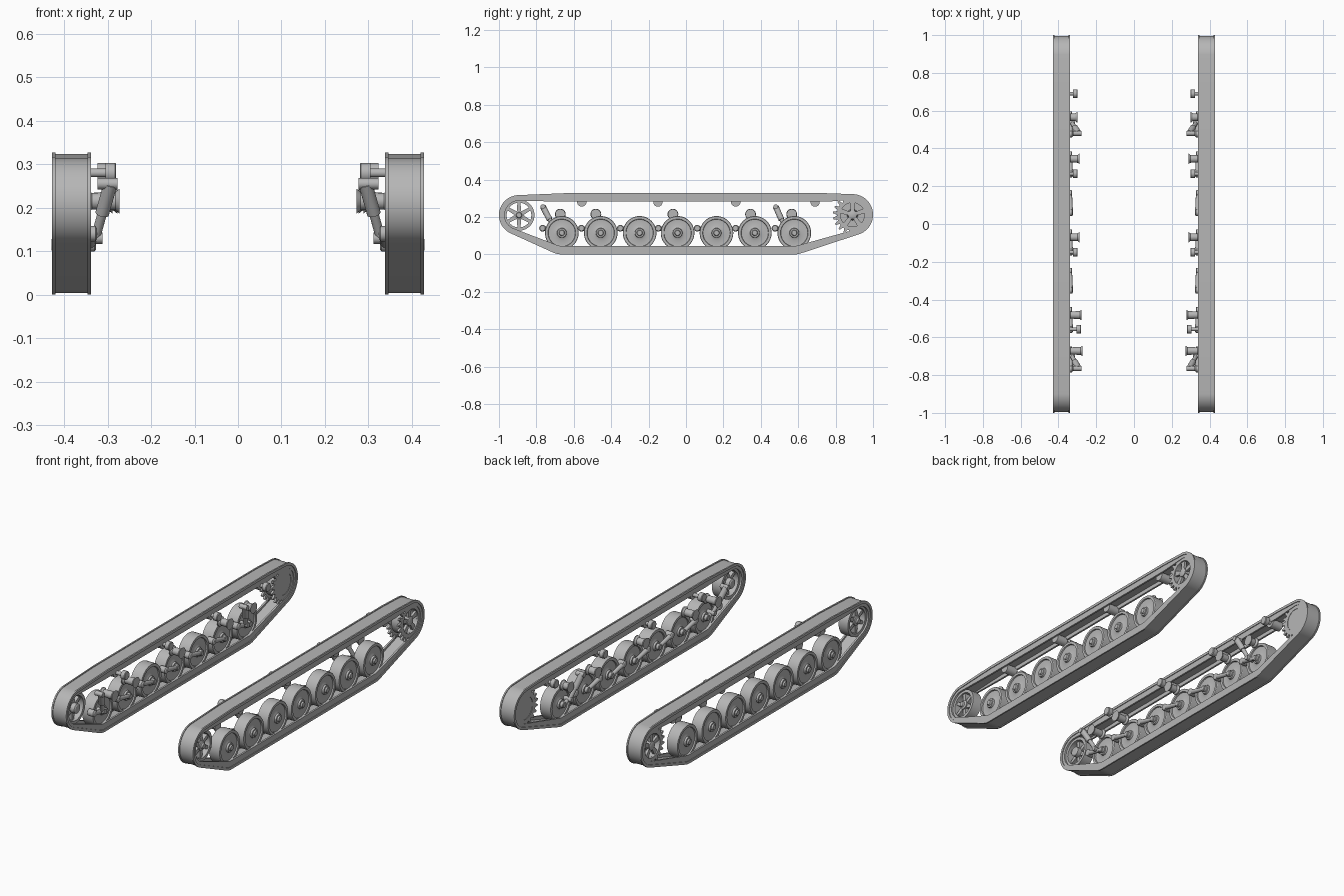
import bpy, bmesh
from math import sin, cos, pi, radians
from mathutils import Vector, Matrix

cube = bpy.data.objects.get("Cube")
if cube:
    bpy.data.objects.remove(cube, do_unlink=True)

steel = bpy.data.materials.new("grey steel")
steel.use_nodes = True
steel.diffuse_color = (0.47, 0.47, 0.47, 1)
steel.node_tree.nodes["Principled BSDF"].inputs["Base Color"].default_value = (0.47, 0.47, 0.47, 1)

MID = 0.383                      # centre line of one track
WHEELS = [-0.664, -0.456, -0.248, -0.045, 0.163, 0.368, 0.579]
WHEEL_Z = 0.115
IDLER = (-0.893, 0.21)
SPROCKET = (0.89, 0.212)


def finish(name, bm):
    """Turn a bmesh into an object mirrored to both sides."""
    bmesh.ops.recalc_face_normals(bm, faces=bm.faces)
    mesh = bpy.data.meshes.new(name)
    bm.to_mesh(mesh)
    bm.free()
    mesh.materials.append(steel)
    obj = bpy.data.objects.new(name, mesh)
    bpy.context.collection.objects.link(obj)
    bpy.ops.object.select_all(action='DESELECT')
    obj.select_set(True)
    bpy.context.view_layer.objects.active = obj
    bpy.ops.object.shade_smooth_by_angle(angle=radians(32))
    mirror = obj.modifiers.new("both sides", 'MIRROR')
    mirror.use_mirror_merge = False


def loft(bm, rings, loop=False):
    """Skin equal rings of points; closed into a loop or capped."""
    rows = [[bm.verts.new(p) for p in ring] for ring in rings]
    n = len(rows[0])
    for a, b in zip(rows, rows[1:] + rows[:1] if loop else rows[1:]):
        for i in range(n):
            j = (i + 1) % n
            bm.faces.new((a[i], a[j], b[j], b[i]))
    if not loop:
        bm.faces.new(rows[0])
        bm.faces.new(rows[-1])


def lathe(bm, profile, origin, axis=(1, 0, 0), n=32):
    """Revolve (distance, radius) pairs about an axis."""
    m = Matrix.Translation(origin) @ Vector(axis).to_track_quat('Z', 'Y').to_matrix().to_4x4()
    loft(bm, [[m @ Vector((r * cos(2 * pi * i / n), r * sin(2 * pi * i / n), t))
               for i in range(n)] for t, r in profile])


def rod(bm, a, b, ra, rb, n=16):
    d = Vector(b) - Vector(a)
    lathe(bm, [(0, ra), (d.length, rb)], a, d, n)


def ring(bm, centre, x0, x1, outer, inner):
    """Annulus whose outer edge follows a list of radii."""
    n = len(outer)

    def circle(x, radii):
        return [(x, centre[0] + r * cos(2 * pi * i / n), centre[1] + r * sin(2 * pi * i / n))
                for i, r in enumerate(radii)]
    hole = [inner] * n
    loft(bm, [circle(x0, outer), circle(x1, outer), circle(x1, hole), circle(x0, hole)], True)


def spokes(bm, centre, x0, x1, r0, r1, w0, w1, count):
    """Tapered flat spokes around a hub."""
    for k in range(count):
        turn = Matrix.Rotation(2 * pi * k / count + pi / 2, 2)
        flat = [turn @ Vector(p) for p in ((r0, -w0), (r1, -w1), (r1, w1), (r0, w0))]
        loft(bm, [[(x, centre[0] + p.x, centre[1] + p.y) for p in flat] for x in (x0, x1)])


# Track belt: guiding circles (y, z, radius, lip depth), wrapped from outside
GUIDES = [(*IDLER, 0.107, 0.03), (-0.65, 0.216, 0.111, 0.045), (0.75, 0.216, 0.111, 0.045),
          (*SPROCKET, 0.11, 0.03), (WHEELS[-1], WHEEL_Z, 0.115, 0.045),
          (WHEELS[0], WHEEL_Z, 0.115, 0.045)]
half = [(0.037, 0.004), (0.037, 0), (0.045, 0), (0.045, 0.014), (0.041, 0.014),
        (0.041, None), (0.031, None), (0.031, 0.024)]
section = half + [(-x, d) for x, d in reversed(half)]


def belt(x, depth):
    points = []
    for i in range(180):
        u = (cos(2 * pi * i / 180), sin(2 * pi * i / 180))
        y, z, r, lip = max(GUIDES, key=lambda g: g[0] * u[0] + g[1] * u[1] + g[2])
        r -= lip if depth is None else depth
        points.append((MID + x, y + r * u[0], z + r * u[1]))
    return points


bm = bmesh.new()
loft(bm, [belt(x, d) for x, d in section], True)
finish("track_belt", bm)

# Road wheels with dished faces, rim and hub cap
face = [(0.046, 0.009), (0.046, 0.013), (0.038, 0.016), (0.038, 0.024), (0.028, 0.026),
        (0.022, 0.04), (0.025, 0.072), (0.032, 0.074), (0.032, 0.088), (0.029, 0.09)]
bm = bmesh.new()
for y in WHEELS:
    lathe(bm, [(-t, r) for t, r in face] + face[::-1], (MID, y, WHEEL_Z), n=48)
finish("road_wheels", bm)

# Trailing suspension arms with pivot bosses ahead of each wheel
bm = bmesh.new()
for y in WHEELS:
    hub, pivot = (0.338, y, WHEEL_Z), (0.336, y - 0.103, 0.14)
    rod(bm, hub, pivot, 0.01, 0.013)
    lathe(bm, [(-0.011, 0.012), (-0.008, 0.016), (0.03, 0.016)], hub, n=20)
    lathe(bm, [(-0.012, 0.012), (-0.008, 0.018), (0.026, 0.018), (0.03, 0.014)], pivot, n=20)
finish("suspension_arms", bm)

# Return rollers under the upper run
bm = bmesh.new()
for y in (-0.557, -0.15, 0.266, 0.69):
    reach = 0.28 if y < -0.5 else 0.298
    lathe(bm, [(reach, 0.02), (reach + 0.003, 0.023), (reach + 0.025, 0.023),
               (reach + 0.025, 0.01), (0.345, 0.01), (0.345, 0.025), (0.41, 0.025)],
          (0, y, 0.28), n=24)
finish("return_rollers", bm)

# Flared bump stops
bm = bmesh.new()
for y, reach in ((-0.672, 0.272), (-0.482, 0.277), (-0.07, 0.288), (0.345, 0.288), (0.565, 0.3)):
    lathe(bm, [(reach, 0.012), (reach, 0.029), (reach + 0.01, 0.021), (0.336, 0.019),
               (0.344, 0.027), (0.35, 0.027)], (0, y, 0.215), n=20)
finish("bump_stops", bm)

# Shock absorbers on the first and last wheel stations
bm = bmesh.new()
for top, low in ((-0.765, -0.7), (0.48, 0.535)):
    a, b = Vector((0.293, top, 0.255)), Vector((0.328, low, 0.13))
    middle = a.lerp(b, 0.55)
    rod(bm, a, middle, 0.016, 0.016)
    rod(bm, middle, b, 0.011, 0.011)
    for p in (a, b):
        lathe(bm, [(-0.016, 0.013), (0.03, 0.013)], p, n=16)
finish("shock_absorbers", bm)

# Spoked front idler
bm = bmesh.new()
ring(bm, IDLER, MID - 0.028, MID + 0.028, [0.083] * 48, 0.066)
spokes(bm, IDLER, MID - 0.012, MID + 0.02, 0.015, 0.07, 0.012, 0.008, 6)
lathe(bm, [(-0.04, 0.02), (-0.036, 0.026), (0.026, 0.026), (0.03, 0.016), (0.038, 0.013)],
      (MID, *IDLER), n=24)
finish("front_idler", bm)

# Rear drive sprocket: two toothed rings, star outside, closed disc inside
TEETH = 20
toothed = [0.084, 0.084, 0.105, 0.105] * TEETH
bm = bmesh.new()
ring(bm, SPROCKET, MID + 0.026, MID + 0.038, toothed, 0.064)
ring(bm, SPROCKET, MID - 0.038, MID - 0.026, toothed, 0.06)
ring(bm, SPROCKET, MID - 0.03, MID + 0.03, [0.074] * 48, 0.064)
spokes(bm, SPROCKET, MID + 0.018, MID + 0.032, 0.015, 0.068, 0.009, 0.014, 5)
lathe(bm, [(-0.036, 0.078), (-0.028, 0.078)], (MID, *SPROCKET), n=48)
lathe(bm, [(-0.03, 0.03), (0.03, 0.024), (0.036, 0.024), (0.04, 0.016)], (MID, *SPROCKET), n=24)
finish("drive_sprocket", bm)
